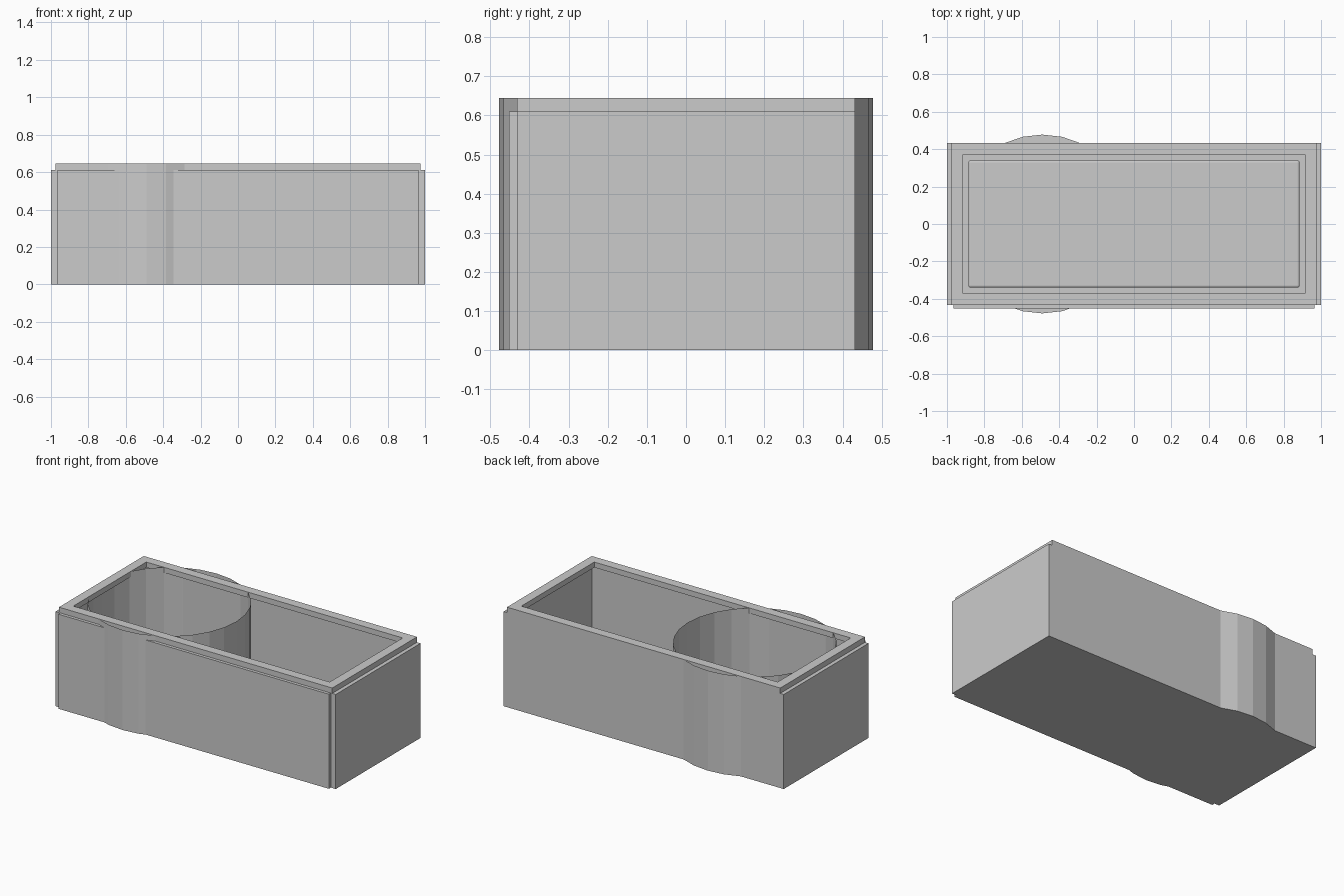
import bpy, bmesh, math

if "Cube" in bpy.data.objects:
    bpy.data.objects.remove(bpy.data.objects["Cube"])


def finish(name, bm):
    bm.normal_update()
    mesh = bpy.data.meshes.new(name)
    bm.to_mesh(mesh)
    bm.free()
    obj = bpy.data.objects.new(name, mesh)
    bpy.context.collection.objects.link(obj)
    return obj


def box(name, x0, x1, y0, y1, z0, z1, bevel=0):
    bm = bmesh.new()
    bmesh.ops.create_cube(bm, size=1)
    bmesh.ops.scale(bm, vec=(x1 - x0, y1 - y0, z1 - z0), verts=bm.verts)
    bmesh.ops.translate(bm, vec=((x0 + x1) / 2, (y0 + y1) / 2, (z0 + z1) / 2),
                        verts=bm.verts)
    if bevel:
        bmesh.ops.bevel(bm, geom=bm.edges[:], offset=bevel, segments=3,
                        profile=0.5, affect='EDGES')
    return finish(name, bm)


# Thin-walled core: floor, wall sheets and a folded rim
X, Y = 0.975, 0.432
loops = [(X, Y, 0), (X, Y, 0.645), (0.915, 0.372, 0.645),
         (0.915, 0.372, 0.61), (X, Y, 0.61)]
bm = bmesh.new()
rings = [[bm.verts.new((sx * x, sy * y, z))
          for sx, sy in ((-1, -1), (1, -1), (1, 1), (-1, 1))]
         for x, y, z in loops]
for a, b in zip(rings, rings[1:]):
    for i in range(4):
        j = (i + 1) % 4
        bm.faces.new((a[i], a[j], b[j], b[i]))
bm.faces.new(rings[0][::-1])
finish("box_core", bm)

# Cladding panels on the front and both ends
box("front_panel", -0.965, 0.965, -0.452, -Y, 0, 0.61)
box("left_panel", -1, -X, -Y, Y, 0, 0.61)
box("right_panel", X, 1, -Y, Y, 0, 0.61)

# Softly bevelled slab on the floor inside
box("floor_slab", -0.886, 0.886, -0.34, 0.34, 0, 0.05, bevel=0.012)

# Thin round tube with a closed bottom, open at the top
bm = bmesh.new()
N, R = 28, 0.478
ends = [[bm.verts.new((-0.49 + R * math.cos(2 * math.pi * i / N),
                       R * math.sin(2 * math.pi * i / N), z))
         for i in range(N)] for z in (0, 0.645)]
for i in range(N):
    j = (i + 1) % N
    bm.faces.new((ends[0][i], ends[0][j], ends[1][j], ends[1][i]))
bm.faces.new(ends[0][::-1])
finish("round_tube", bm)
